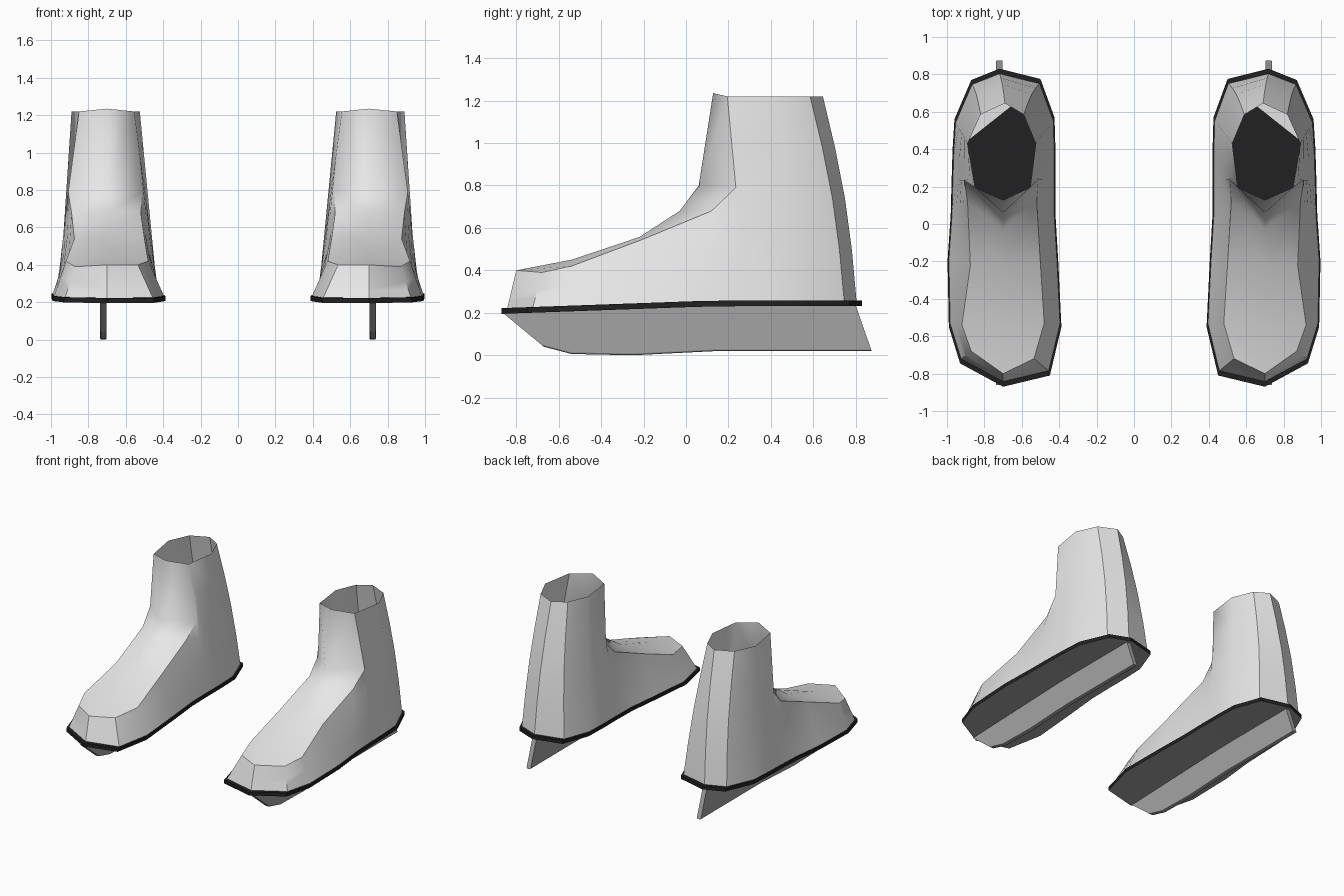
import bpy, bmesh, math

if "Cube" in bpy.data.objects:
    bpy.data.objects.remove(bpy.data.objects["Cube"])

# ---- materials ----
def material(name, rgb):
    m = bpy.data.materials.new(name)
    m.diffuse_color = (*rgb, 1)
    m.use_nodes = True
    m.node_tree.nodes["Principled BSDF"].inputs["Base Color"].default_value = m.diffuse_color
    return m

WHITE = material("white_leather", (0.86, 0.86, 0.86))
BLACK = material("black_sole", (0.015, 0.015, 0.015))
STEEL = material("grey_steel", (0.37, 0.37, 0.37))

# ---- one skate at +x; columns run toe to heel: (sole x, sole y, upper x, y, z) ----
TOE = (.70, -.87, .70, -.80, .40)
HEEL = (.72, .83, .69, .645, 1.22)
OUTER = [(.93, -.745, .87, -.68, .39), (.99, -.55, .92, -.54, .42),
         (.997, -.20, .875, -.22, .54), (.98, .05, .89, .12, .68),
         (.975, .24, .908, .235, .79), (.97, .40, .85, .195, 1.22),
         (.96, .56, .89, .43, 1.22), (.87, .77, .82, .585, 1.22)]
INNER = [(.45, -.81, .535, -.72, .40), (.388, -.55, .48, -.53, .42),
         (.405, -.20, .50, -.22, .54), (.42, .05, .52, .12, .68),
         (.42, .24, .512, .235, .79), (.42, .40, .555, .195, 1.22),
         (.425, .57, .525, .43, 1.22), (.50, .775, .59, .585, 1.22)]
RIDGE = [(.70, -.54, .45), (.70, -.22, .557), (.70, -.03, .68),
         (.70, .06, .80), (.70, .128, 1.235)]
LOOP = [TOE] + OUTER + [HEEL] + INNER[::-1]
ROWS = 5


def sole_z(y):
    """Height of the sole's underside: rises from the toe, flat at the heel."""
    return .195 + .036 * min(1, (y + .87) / 1.0)


def finish(bm, name, mats):
    """Turn a bmesh into an object mirrored to make the pair."""
    me = bpy.data.meshes.new(name)
    bm.to_mesh(me)
    bm.free()
    for m in mats:
        me.materials.append(m)
    ob = bpy.data.objects.new(name, me)
    bpy.context.collection.objects.link(ob)
    mod = ob.modifiers.new("pair", 'MIRROR')
    mod.use_axis[0] = True
    mod.use_mirror_merge = False
    return ob


def make_boot():
    bm = bmesh.new()
    cols = []
    for sx, sy, ux, uy, uz in LOOP:
        bx, by = .70 + (sx - .70) * .975, sy * .968
        bz = sole_z(by) + .027
        col = []
        for r in range(ROWS):
            t = r / (ROWS - 1)
            bulge = .025 * math.sin(math.pi * t) if sy > .7 else 0
            col.append(bm.verts.new((bx + (ux - bx) * t,
                                     by + (uy - by) * t + bulge,
                                     bz + (uz - bz) * t)))
        cols.append(col)
    n = len(cols)
    # side wall and floor
    for i in range(n):
        a, b = cols[i], cols[(i + 1) % n]
        for r in range(ROWS - 1):
            bm.faces.new((a[r], b[r], b[r + 1], a[r + 1]))
    bm.faces.new([c[0] for c in reversed(cols)])
    # instep and shaft front, between the two creases
    ridge = [cols[0][-1]] + [bm.verts.new(p) for p in RIDGE]
    for k in range(5):
        for side in (1, -1):
            p, q = cols[side * (k + 1)][-1], cols[side * (k + 2)][-1]
            bm.faces.new((ridge[k], p, q, ridge[k + 1]))
    bmesh.ops.recalc_face_normals(bm, faces=bm.faces)
    # smooth leather with sharp creases
    centre = set(ridge)
    for f in bm.faces:
        f.smooth = True
    for e in bm.edges:
        on_ridge = all(v in centre for v in e.verts)
        e.smooth = on_ridge or e.calc_face_angle(0) < math.radians(35)
    finish(bm, "boot", [WHITE])


def make_sole():
    bm = bmesh.new()
    low = [bm.verts.new((c[0], c[1], sole_z(c[1]))) for c in LOOP]
    high = [bm.verts.new((c[0], c[1], sole_z(c[1]) + .027)) for c in LOOP]
    n = len(LOOP)
    for i in range(n):
        j = (i + 1) % n
        bm.faces.new((low[i], low[j], high[j], high[i]))
    # caps as strips across the foot
    for ring in (low, high):
        bm.faces.new((ring[0], ring[1], ring[-1]))
        for k in range(1, 8):
            bm.faces.new((ring[k], ring[k + 1], ring[-k - 1], ring[-k]))
        bm.faces.new((ring[8], ring[9], ring[10]))
    bmesh.ops.recalc_face_normals(bm, faces=bm.faces)
    for f in bm.faces:
        f.material_index = 1 if f.normal.z < -.9 else 0   # grey underside
    finish(bm, "sole", [BLACK, STEEL])


def make_blade():
    profile = [(-.86, .197), (-.67, .04), (-.54, .006), (-.25, 0), (.15, .02),
               (.875, .02), (.80, .235), (.13, .235)]
    bm = bmesh.new()
    face = bm.faces.new([bm.verts.new((.703, y, z)) for y, z in profile])
    ext = bmesh.ops.extrude_face_region(bm, geom=[face])
    new = [v for v in ext["geom"] if isinstance(v, bmesh.types.BMVert)]
    bmesh.ops.translate(bm, vec=(.034, 0, 0), verts=new)
    bmesh.ops.recalc_face_normals(bm, faces=bm.faces)
    # slightly rounded running edge
    edges = [e for e in bm.edges if all(v.co.z < .1 for v in e.verts)
             and abs(e.verts[0].co.x - e.verts[1].co.x) < .001]
    bmesh.ops.bevel(bm, geom=edges, offset=.008, segments=2, profile=.5,
                    affect='EDGES')
    finish(bm, "blade", [STEEL])


make_boot()
make_sole()
make_blade()
